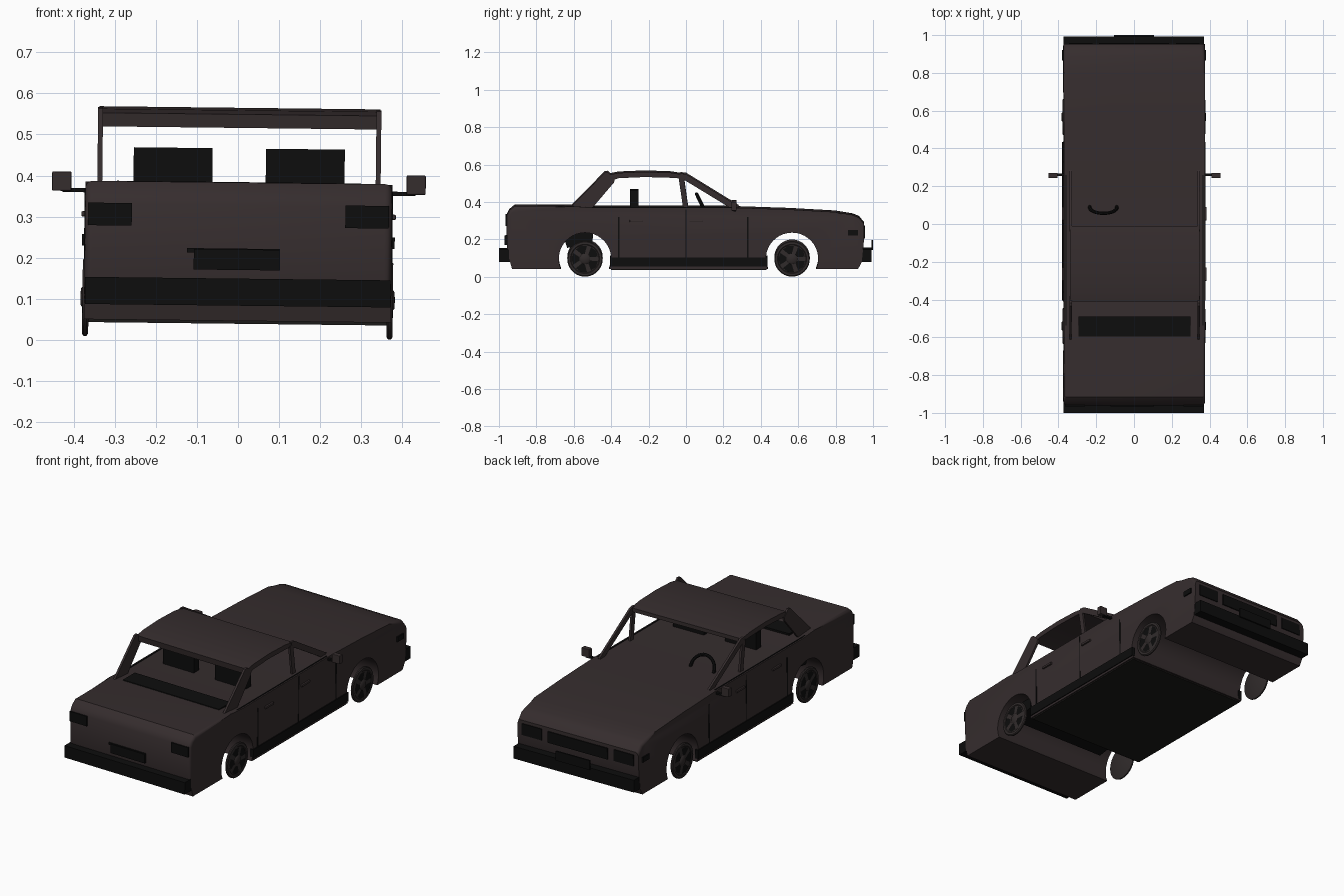
import bpy, bmesh, math
from mathutils import Matrix, Vector

if "Cube" in bpy.data.objects:
    bpy.data.objects.remove(bpy.data.objects["Cube"])

def mat(name, c):
    m = bpy.data.materials.new(name)
    m.diffuse_color = (*c, 1)
    m.use_nodes = True
    m.node_tree.nodes["Principled BSDF"].inputs["Base Color"].default_value = m.diffuse_color
    return m

PAINT = mat("dark brown paint", (0.036, 0.026, 0.027))
BLACK = mat("black trim", (0.004, 0.004, 0.004))
UNDER = mat("charcoal underside", (0.011, 0.010, 0.009))
WHEEL = mat("wheel brown", (0.030, 0.024, 0.024))

def finish(bm, name, m, smooth=False):
    bmesh.ops.recalc_face_normals(bm, faces=bm.faces)
    me = bpy.data.meshes.new(name)
    bm.to_mesh(me)
    bm.free()
    me.materials.append(m)
    o = bpy.data.objects.new(name, me)
    bpy.context.collection.objects.link(o)
    if smooth:
        bpy.ops.object.select_all(action='DESELECT')
        o.select_set(True)
        bpy.context.view_layer.objects.active = o
        bpy.ops.object.shade_smooth_by_angle(angle=math.radians(35))
    return o

def box(name, x, y, z, m, bevel=0):
    bm = bmesh.new()
    bmesh.ops.create_cube(bm, size=1)
    for v in bm.verts:
        v.co = Vector([(a + b) / 2 + c * (b - a) for c, (a, b) in zip(v.co, (x, y, z))])
    if bevel:
        bmesh.ops.bevel(bm, geom=bm.edges[:], offset=bevel, segments=2, affect='EDGES', profile=0.5)
    return finish(bm, name, m)

def extrude(name, pts, x0, x1, m, bevel_rule=None, bevel=0.02, smooth=False):
    """Extrude a (y, z) side profile across x."""
    bm = bmesh.new()
    a = [bm.verts.new((x0, y, z)) for y, z in pts]
    b = [bm.verts.new((x1, y, z)) for y, z in pts]
    bm.faces.new(a)
    bm.faces.new(b)
    n = len(pts)
    for i in range(n):
        j = (i + 1) % n
        bm.faces.new((a[i], a[j], b[j], b[i]))
    if bevel_rule:
        es = [e for e in bm.edges if abs(e.verts[0].co.x - e.verts[1].co.x) < 1e-5
              and all(bevel_rule(v.co) for v in e.verts)]
        bmesh.ops.bevel(bm, geom=es, offset=bevel, segments=4, affect='EDGES', profile=0.5)
    return finish(bm, name, m, smooth)

AXLES = {"rear": -0.54, "front": 0.567}
WZ = 0.097

def arch(cy, r=0.14, z=0.043, n=24):
    """Wheel arch arc running from the front side to the rear side."""
    t = math.asin((z - WZ) / r)
    return [(cy + r * math.cos(t + (math.pi - 2 * t) * i / n),
             WZ + r * math.sin(t + (math.pi - 2 * t) * i / n)) for i in range(n + 1)]

# Body shell with both arches in its outline
outline = [(-0.93, 0.043), (-0.957, 0.14), (-0.96, 0.325), (-0.945, 0.355), (-0.915, 0.38),
           (-0.6, 0.378), (-0.5, 0.37), (0.28, 0.37), (0.55, 0.361), (0.8, 0.347),
           (0.89, 0.332), (0.925, 0.318), (0.952, 0.285), (0.952, 0.2), (0.94, 0.08), (0.92, 0.043)]
outline += arch(AXLES["front"]) + arch(AXLES["rear"])
extrude("body", outline, -0.374, 0.374, PAINT,
        lambda c: c.z > 0.27 or c.y < -0.95, 0.018, True)

# Floor plate between the wheels
box("floor_plate", (-0.368, 0.368), (-0.40, 0.43), (0.036, 0.044), UNDER)

# Roof
extrude("roof", [(-0.41, 0.546), (-0.36, 0.556), (-0.22, 0.562), (-0.08, 0.557), (-0.01, 0.546),
                 (-0.01, 0.525), (-0.08, 0.530), (-0.22, 0.534), (-0.36, 0.528), (-0.405, 0.513)],
        -0.342, 0.342, PAINT, smooth=True)

# Pillars, sills, seams, handles and mirrors on both sides
for s, side in ((-1, "left"), (1, "right")):
    def sx(a, b):
        return tuple(sorted((s * a, s * b)))
    pillars = {
        "windscreen_pillar": [(-0.03, 0.553), (0.0, 0.55), (0.285, 0.375), (0.27, 0.365), (0.235, 0.37), (-0.02, 0.525)],
        "middle_pillar": [(-0.04, 0.535), (-0.012, 0.535), (0.012, 0.37), (-0.016, 0.37)],
        "rear_pillar": [(-0.435, 0.557), (-0.418, 0.56), (-0.38, 0.525), (-0.385, 0.505), (-0.50, 0.37), (-0.615, 0.375)],
    }
    for n, p in pillars.items():
        extrude(f"{n}_{side}", p, *sx(0.333, 0.345), PAINT)
    box(f"sill_{side}", sx(0.36, 0.379), (-0.405, 0.435), (0.055, 0.105), BLACK)
    box(f"belt_trim_{side}", sx(0.36, 0.366), (-0.60, 0.26), (0.364, 0.373), BLACK)
    for i, y in enumerate((-0.36, 0.0, 0.33)):
        w = 0.002 if i == 1 else 0.004
        box(f"door_seam_{i}_{side}", sx(0.37, 0.3755), (y - w, y + w),
            (0.105, 0.36 if i == 1 else 0.32), BLACK)
    for i, y in enumerate((-0.265, 0.055)):
        box(f"door_handle_{i}_{side}", sx(0.37, 0.383), (y - 0.036, y + 0.036), (0.293, 0.306), PAINT, 0.003)
    box(f"side_marker_{side}", sx(0.37, 0.381), (0.865, 0.92), (0.222, 0.25), BLACK)
    box(f"mirror_arm_{side}", sx(0.35, 0.43), (0.253, 0.268), (0.352, 0.362), BLACK)
    box(f"mirror_{side}", sx(0.408, 0.455), (0.243, 0.27), (0.355, 0.402), PAINT, 0.003)
    box(f"headrest_{side}", sx(0.065, 0.257), (-0.30, -0.255), (0.36, 0.463), BLACK)
    box(f"tail_light_{side}", sx(0.26, 0.366), (-0.966, -0.95), (0.272, 0.327), BLACK)
    box(f"headlight_{side}", sx(0.222, 0.345), (0.94, 0.957), (0.205, 0.268), BLACK)

    # Wheels: thin disc, raised rim, five dark openings, hub
    for end, cy in AXLES.items():
        turn = Matrix.Translation((s * 0.370, cy, WZ)) @ Matrix.Rotation(s * math.pi / 2, 4, 'Y')
        bm = bmesh.new()
        prof = [(0, -0.007), (0.088, -0.007), (0.095, -0.003), (0.095, 0.004), (0.09, 0.008),
                (0.078, 0.008), (0.074, 0.005), (0.028, 0.006), (0.02, 0.012), (0, 0.013)]
        vs = [bm.verts.new((r, 0, z)) for r, z in prof]
        es = [bm.edges.new(p) for p in zip(vs, vs[1:])]
        bmesh.ops.spin(bm, geom=vs + es, cent=(0, 0, 0), axis=(0, 0, 1), angle=2 * math.pi, steps=40)
        bmesh.ops.remove_doubles(bm, verts=bm.verts, dist=1e-5)
        bm.transform(turn)
        finish(bm, f"wheel_{end}_{side}", WHEEL, True)
        bm = bmesh.new()
        for k in range(5):
            a = math.pi / 2 + k * 2 * math.pi / 5 + math.pi / 5
            loop = [(0.03, -0.30), (0.07, -0.46), (0.073, 0), (0.07, 0.46), (0.03, 0.30)]
            bm.faces.new([bm.verts.new((r * math.cos(a + t), r * math.sin(a + t), 0.0075)) for r, t in loop])
        bm.transform(turn)
        finish(bm, f"wheel_openings_{end}_{side}", BLACK)

# Bumpers, grille and number plates
box("rear_bumper", (-0.372, 0.372), (-1.0, -0.94), (0.08, 0.146), BLACK)
box("front_bumper", (-0.372, 0.372), (0.92, 0.992), (0.08, 0.148), BLACK)
box("grille", (-0.185, 0.185), (0.94, 0.958), (0.203, 0.265), BLACK)
box("rear_plate", (-0.108, 0.102), (-0.97, -0.95), (0.167, 0.217), BLACK)
box("rear_plate_lamp_bar", (-0.125, 0.102), (-0.966, -0.95), (0.208, 0.219), BLACK)
box("front_plate", (-0.105, 0.105), (0.991, 1.0), (0.14, 0.192), BLACK)

# Rear bench: shows at the rear window and inside the wheel arch
extrude("rear_bench", [(-0.595, 0.381), (-0.49, 0.381), (-0.50, 0.175), (-0.635, 0.155), (-0.65, 0.2)],
        -0.297, 0.297, BLACK)

# Steering wheel, sunk halfway in the deck
bm = bmesh.new()
N, K = 32, 8
rings = []
for i in range(N):
    a = 2 * math.pi * i / N
    rings.append([bm.verts.new(((0.072 + 0.009 * math.cos(b)) * math.cos(a),
                                (0.072 + 0.009 * math.cos(b)) * math.sin(a),
                                0.009 * math.sin(b)))
                  for b in (2 * math.pi * k / K for k in range(K))])
for i in range(N):
    p, q = rings[i], rings[(i + 1) % N]
    for k in range(K):
        bm.faces.new((p[k], p[(k + 1) % K], q[(k + 1) % K], q[k]))
bm.transform(Matrix.Translation((-0.165, 0.088, 0.373)) @ Matrix.Rotation(math.radians(116), 4, 'X'))
finish(bm, "steering_wheel", BLACK, True)

# The whole car leans very slightly to one side
lean = Matrix.Translation((-0.002, 0, 0.003)) @ Matrix.Rotation(0.0115, 4, 'Y')
for o in bpy.data.objects:
    o.matrix_world = lean
